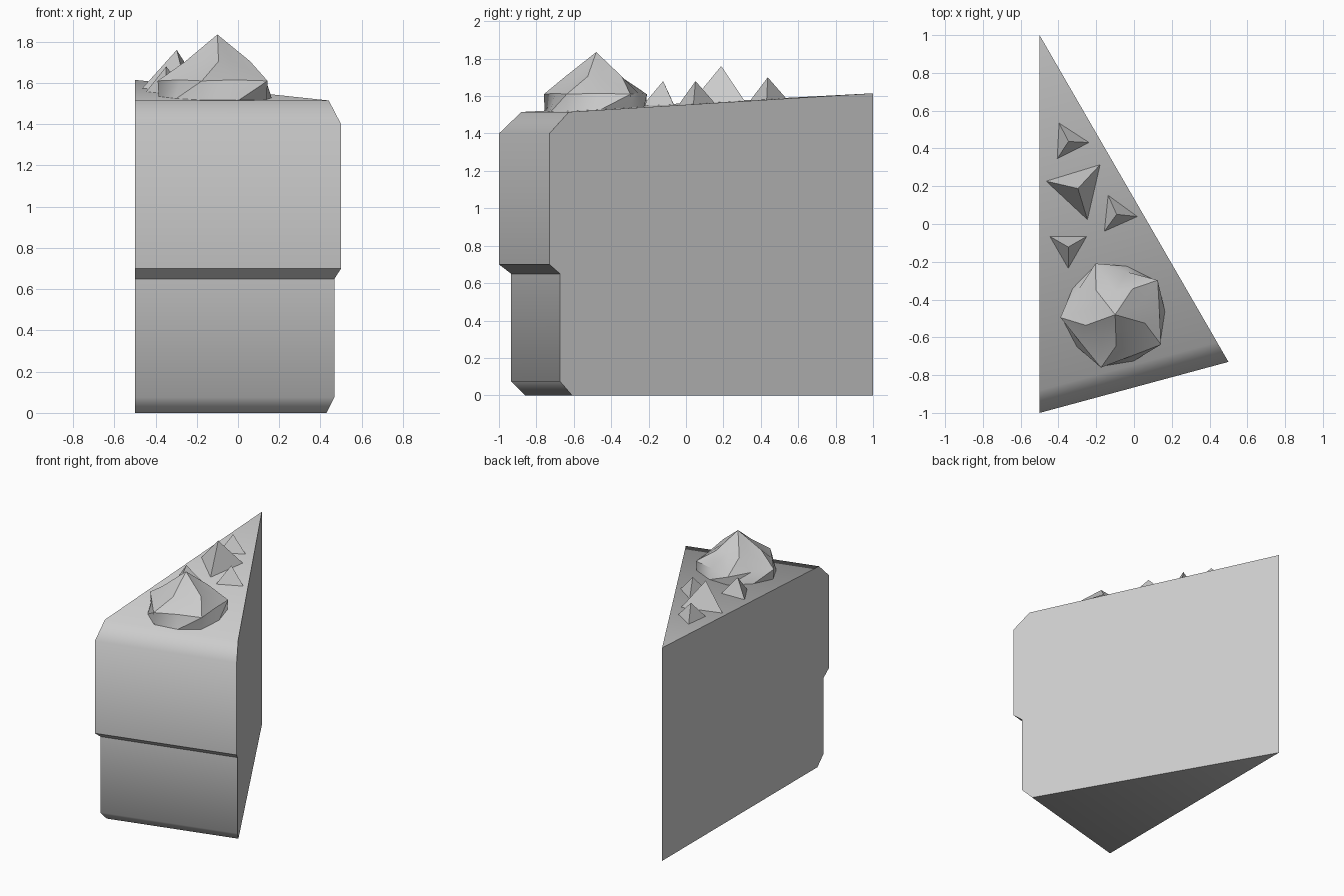
import bpy, bmesh, math
from mathutils import Vector

if "Cube" in bpy.data.objects:
    bpy.data.objects.remove(bpy.data.objects["Cube"], do_unlink=True)

grey = bpy.data.materials.new("plain grey")
grey.use_nodes = True
grey.diffuse_color = (0.6, 0.6, 0.6, 1)
grey.node_tree.nodes["Principled BSDF"].inputs["Base Color"].default_value = (0.6, 0.6, 0.6, 1)

TIP = Vector((-0.5, 1.0))
LEFT_EDGE = Vector((0.0, -2.0))
RIGHT_EDGE = Vector((1.0, -1.73))


def finish(name, bm, angle=None):
    """Turn a bmesh into a named object, smooth below the given angle."""
    bmesh.ops.recalc_face_normals(bm, faces=bm.faces)
    mesh = bpy.data.meshes.new(name)
    bm.to_mesh(mesh)
    bm.free()
    mesh.materials.append(grey)
    obj = bpy.data.objects.new(name, mesh)
    bpy.context.collection.objects.link(obj)
    if angle:
        bpy.ops.object.select_all(action='DESELECT')
        obj.select_set(True)
        bpy.context.view_layer.objects.active = obj
        bpy.ops.object.shade_smooth_by_angle(angle=math.radians(angle))
    return obj


def top_height(x, y):
    """Height of the sloping top of the slice."""
    s = (0.27 * (x + 0.5) - (y - 1)) / 2
    return 1.615 - 0.1064 * s


def polar(center, radius, degrees):
    a = math.radians(degrees)
    return center[0] + radius * math.cos(a), center[1] + radius * math.sin(a)


# Wedge: rim profile (distance from tip as a fraction, height) swept to both cut sides
profile = [(0.93, 0), (0.9675, 0.075), (0.9675, 0.65), (1, 0.7), (1, 1.4), (0.94, 1.515)]
bm = bmesh.new()
tip_low = bm.verts.new((*TIP, 0))
tip_high = bm.verts.new((*TIP, 1.615))
sides = []
for edge in (LEFT_EDGE, RIGHT_EDGE):
    rim = [bm.verts.new((*(TIP + edge * s), z)) for s, z in profile]
    bm.faces.new([tip_low] + rim + [tip_high])
    sides.append(rim)
left, right = sides
for i in range(len(profile) - 1):
    bm.faces.new((left[i], right[i], right[i + 1], left[i + 1]))
bm.faces.new((tip_low, left[0], right[0]))
bm.faces.new((tip_high, left[-1], right[-1]))
finish("cake_slice", bm, 50)

# Swirled cream peak: five twisted lobes alternating with valleys
center = (-0.1, -0.48)
# each ring: valley angle, valley radius, valley height, lobe angle, lobe radius, lobe height
rings = [(18, 0.12, 1.71, 56, 0.165, 1.705),
         (3, 0.235, 1.615, 39, 0.29, 1.61),
         (-33, 0.285, None, 3, 0.265, None)]
bm = bmesh.new()
peak = bm.verts.new((*center, 1.835))
loops = []
for va, vr, vz, la, lr, lz in rings:
    loop = []
    for k in range(5):
        for a, r, z in ((va, vr, vz), (la, lr, lz)):
            x, y = polar(center, r, a + 72 * k)
            loop.append(bm.verts.new((x, y, z or top_height(x, y) - 0.005)))
    loops.append(loop)
for i in range(10):
    j = (i + 1) % 10
    bm.faces.new((peak, loops[0][i], loops[0][j]))
    for upper, lower in zip(loops, loops[1:]):
        bm.faces.new((upper[i], lower[i], lower[j], upper[j]))
bm.faces.new(loops[-1])
finish("cream_peak", bm, 35)

# Three-sided chips scattered on the top: centre, radius, turn, peak height
chips = [((-0.347, 0.437), 0.112, -3, 1.70),
         ((-0.297, 0.188), 0.175, 47, 1.76),
         ((-0.092, 0.051), 0.113, -6, 1.68),
         ((-0.348, -0.122), 0.115, 30, 1.68)]
for n, (c, radius, turn, height) in enumerate(chips, 1):
    bm = bmesh.new()
    point = bm.verts.new((*c, height))
    base = []
    for k in range(3):
        x, y = polar(c, radius, turn + 120 * k)
        base.append(bm.verts.new((x, y, top_height(x, y) - 0.003)))
    bm.faces.new(base)
    for k in range(3):
        bm.faces.new((point, base[k], base[(k + 1) % 3]))
    finish(f"chip_{n}", bm)
